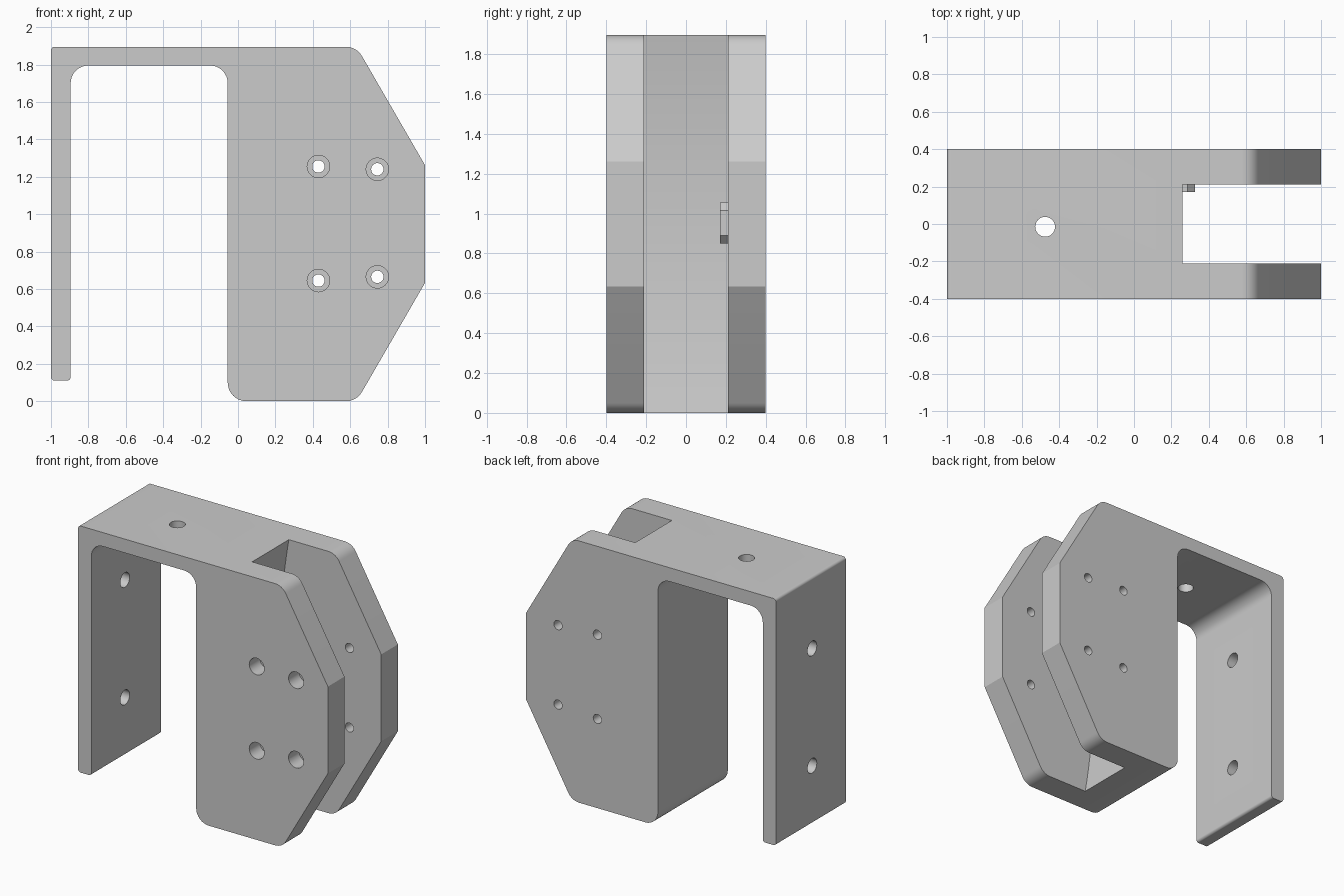
import bpy, bmesh, math
from mathutils import Vector, Matrix

if "Cube" in bpy.data.objects:
    bpy.data.objects.remove(bpy.data.objects["Cube"])

H = 1.895          # overall height
MID = H / 2


def fillet(corners, n=8):
    """Corners are (x, z, radius); returns a rounded outline."""
    out = []
    for i, (x, z, r) in enumerate(corners):
        p = Vector((x, z))
        if r == 0:
            out.append(p)
            continue
        a = (Vector(corners[i - 1][:2]) - p).normalized()
        b = (Vector(corners[(i + 1) % len(corners)][:2]) - p).normalized()
        half = a.angle(b) / 2
        c = p + (a + b).normalized() * (r / math.sin(half))
        t = r / math.tan(half)
        v0, v1 = p + a * t - c, p + b * t - c
        sweep = v0.angle(v1)
        for k in range(n + 1):
            f = k / n
            out.append(c + (v0 * math.sin((1 - f) * sweep) + v1 * math.sin(f * sweep)) / math.sin(sweep))
    return out


def make_object(name, bm):
    bmesh.ops.recalc_face_normals(bm, faces=bm.faces)
    me = bpy.data.meshes.new(name)
    bm.to_mesh(me)
    bm.free()
    ob = bpy.data.objects.new(name, me)
    bpy.context.collection.objects.link(ob)
    return ob


def extrude_profile(name, pts, y0, y1):
    bm = bmesh.new()
    face = bm.faces.new([bm.verts.new((x, y0, z)) for x, z in pts])
    ext = bmesh.ops.extrude_face_region(bm, geom=[face])
    verts = [g for g in ext["geom"] if isinstance(g, bmesh.types.BMVert)]
    bmesh.ops.translate(bm, verts=verts, vec=(0, y1 - y0, 0))
    return make_object(name, bm)


def cylinder(name, centre, axis, r, length):
    bm = bmesh.new()
    rot = Vector((0, 0, 1)).rotation_difference(Vector(axis)).to_matrix().to_4x4()
    bmesh.ops.create_cone(bm, cap_ends=True, segments=32, radius1=r, radius2=r,
                          depth=length, matrix=Matrix.Translation(centre) @ rot)
    return make_object(name, bm)


def cut(target, cutter):
    cutter.hide_render = True
    mod = target.modifiers.new("cut", "BOOLEAN")
    mod.operation = "DIFFERENCE"
    mod.solver = "EXACT"
    mod.object = cutter
    bpy.context.view_layer.objects.active = target
    bpy.ops.object.modifier_apply(modifier=mod.name)
    bpy.data.objects.remove(cutter)


# Bracket body: thin hanging leg, top web and thick octagonal block
bracket = extrude_profile("bracket_body", fillet([
    (-1, 0.11, 0.02), (-0.895, 0.11, 0.02), (-0.895, 1.795, 0.095), (-0.055, 1.795, 0.095),
    (-0.055, 0, 0.1), (0.634, 0, 0.1), (1, 0.633, 0), (1, 1.262, 0),
    (0.634, H, 0.1), (-1, H, 0.02)]), -0.4, 0.4)

# Slot between the two plates, with a gently concave rear wall
wall = []
for i in range(25):
    z = -0.05 + (H + 0.1) * i / 24
    wall.append((0.18 + 0.08 * ((z - MID) / MID) ** 2, z))
cut(bracket, extrude_profile("slot_cutter", wall + [(1.2, H + 0.05), (1.2, -0.05)], -0.21, 0.21))

# Bolt holes through both plates, counterbored at the front
for x, z in [(0.43, 1.255), (0.745, 1.24), (0.43, 0.645), (0.745, 0.665)]:
    cut(bracket, cylinder("bolt_cutter", (x, 0, z), (0, 1, 0), 0.033, 1))
    cut(bracket, cylinder("counterbore_cutter", (x, -0.4, z), (0, 1, 0), 0.06, 0.24))

# Mounting holes in the top web and the leg
cut(bracket, cylinder("web_cutter", (-0.475, -0.015, 1.85), (0, 0, 1), 0.053, 0.3))
for z in (0.53, 1.38):
    cut(bracket, cylinder("leg_cutter", (-0.95, -0.015, z), (1, 0, 0), 0.053, 0.3))

# Small chamfered stop inside the slot
stop = extrude_profile("slot_stop", [(0.17, 0.85), (0.285, 0.85), (0.325, 0.89), (0.325, 1.015),
                                     (0.285, 1.055), (0.17, 1.055)], 0.17, 0.215)

# Smooth the fillets and holes, keep the edges sharp
bpy.ops.object.select_all(action="DESELECT")
bracket.select_set(True)
bpy.context.view_layer.objects.active = bracket
bpy.ops.object.shade_smooth_by_angle(angle=math.radians(25))
